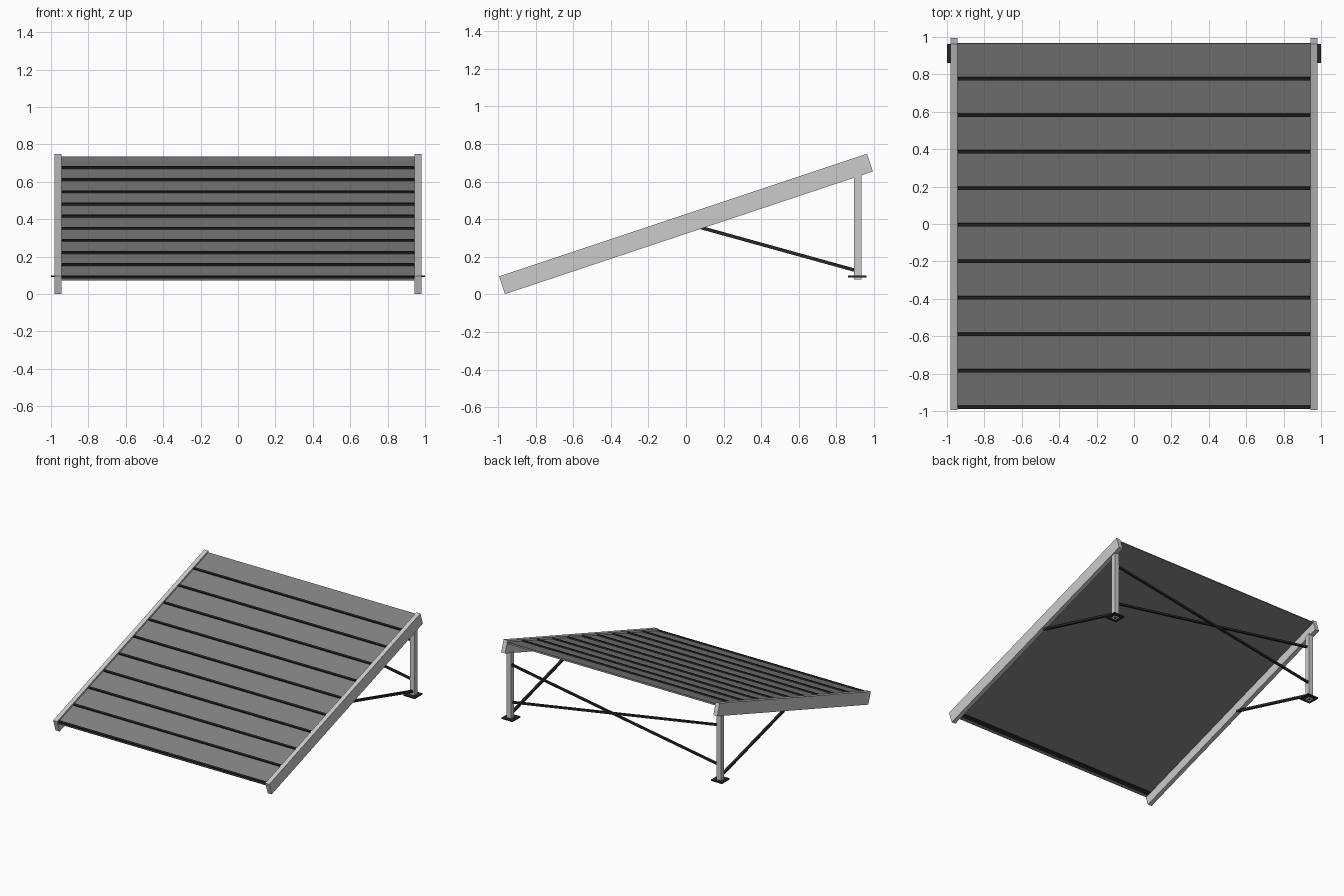
import bpy, math
from mathutils import Vector, Matrix

if "Cube" in bpy.data.objects:
    bpy.data.objects.remove(bpy.data.objects["Cube"])

SLOPE = math.atan(1 / 3)
TILT = Matrix.Translation((0, 0, 0.375)) @ Matrix.Rotation(SLOPE, 4, 'X')


def material(name, v):
    m = bpy.data.materials.new(name)
    m.diffuse_color = (v, v, v, 1)
    m.use_nodes = True
    m.node_tree.nodes["Principled BSDF"].inputs["Base Color"].default_value = m.diffuse_color
    return m


DARK = material("dark_metal", 0.02)
DECK = material("deck_grey", 0.22)


def box(name, center, size, mat=None, frame=Matrix.Identity(4)):
    bpy.ops.mesh.primitive_cube_add(size=1)
    ob = bpy.context.object
    ob.name = name
    ob.data.transform(frame @ Matrix.Translation(center) @ Matrix.Diagonal((*size, 1)))
    if mat:
        ob.data.materials.append(mat)
    return ob


def bar(name, a, b, w, mat):
    a, b = Vector(a), Vector(b)
    d = b - a
    frame = Matrix.Translation((a + b) / 2) @ d.to_track_quat('Z', 'Y').to_matrix().to_4x4()
    return box(name, (0, 0, 0), (w, w, d.length), mat, frame)


def tube(name, x, y, z0, z1a, z1b, w, wall):
    # hollow square leg; top is cut to follow the rail slope
    h, i = w / 2, w / 2 - wall
    verts = []
    for r in (h, i):
        ring = [(-r, -r), (r, -r), (r, r), (-r, r)]
        verts += [(x + p, y + q, z0) for p, q in ring]
        verts += [(x + p, y + q, z1a + (z1b - z1a) * (q + h) / w) for p, q in ring]
    faces = []
    for k in range(4):
        n = (k + 1) % 4
        faces += [(k, n, n + 4, k + 4), (n + 8, k + 8, k + 12, n + 12),
                  (n, k, k + 8, n + 8), (k + 4, n + 4, n + 12, k + 12)]
    me = bpy.data.meshes.new(name)
    me.from_pydata(verts, [], faces)
    ob = bpy.data.objects.new(name, me)
    bpy.context.collection.objects.link(ob)


# sloping deck panel
box("deck_panel", (0, 0, 0.030), (1.89, 2.058, 0.012), DECK, TILT)

# raised cross strips, one at the front of each board
for k in range(10):
    box(f"grip_strip_{k + 1}", (0, -1.018 + 0.2055 * k, 0.041), (1.88, 0.016, 0.011), DARK, TILT)

# dark strip under the front edge
box("front_under_strip", (0, -0.985, 0.0215), (1.88, 0.035, 0.006), DARK, TILT)

for side, x in (("left", -1), ("right", 1)):
    # side rail
    box(f"{side}_rail", (x * 0.9625, 0, 0), (0.036, 2.064, 0.1), None, TILT)
    # rear leg, foot plate and diagonal side brace
    tube(f"{side}_rear_leg", x * 0.953, 0.915, 0.08, 0.632, 0.645, 0.04, 0.005)
    box(f"{side}_foot_plate", (x * 0.95, 0.912, 0.095), (0.1, 0.1, 0.01), DARK)
    bar(f"{side}_side_brace", (x * 0.953, 0.07, 0.358), (x * 0.953, 0.9, 0.128), 0.018, DARK)
    # rear cross brace
    bar(f"{side}_cross_brace", (x * 0.95, 0.915 + x * 0.008, 0.54),
        (-x * 0.95, 0.915 + x * 0.008, 0.22), 0.016, DARK)
